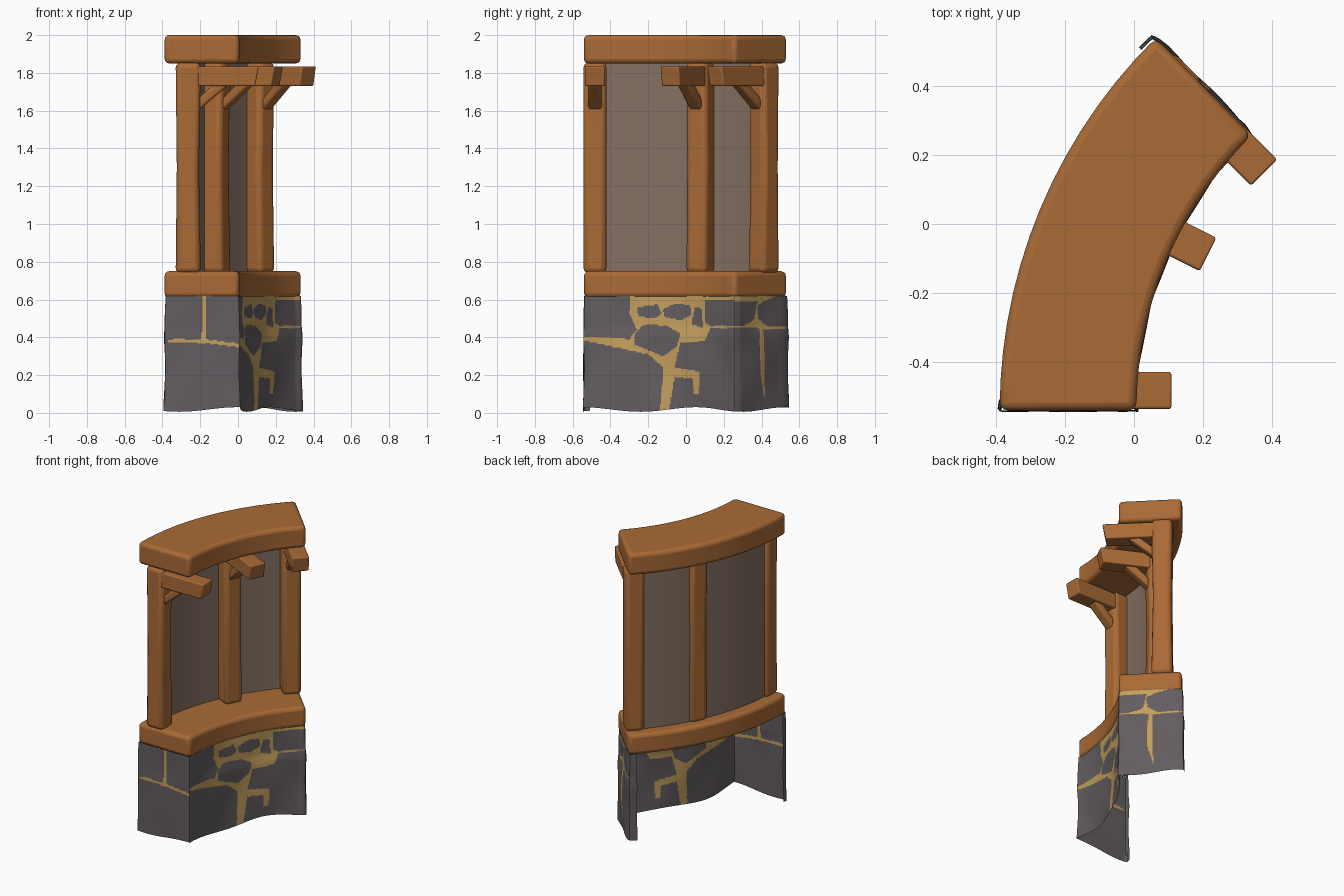
import bpy, bmesh, math
from mathutils import Vector

if "Cube" in bpy.data.objects:
    bpy.data.objects.remove(bpy.data.objects["Cube"])

CX, CY = 1.125, -0.54          # centre of the wall's curve
R_IN, R_OUT = 1.118, 1.514     # inner and outer radius
SWEEP = math.radians(45)


def material(name, rgb):
    m = bpy.data.materials.new(name)
    m.diffuse_color = (*rgb, 1)
    m.use_nodes = True
    m.node_tree.nodes["Principled BSDF"].inputs["Base Color"].default_value = m.diffuse_color
    return m


WOOD = material("brown wood", (0.40, 0.145, 0.037))
PLASTER = material("grey brown plaster", (0.235, 0.162, 0.125))
STONE = material("grey stone", (0.125, 0.109, 0.117))
MORTAR = material("tan mortar", (0.55, 0.345, 0.11))


def polar(r, a, t=0.0):
    """Point at radius r and angle a, shifted t along the tangent."""
    return (CX - r * math.cos(a) + t * math.sin(a),
            CY + r * math.sin(a) + t * math.cos(a))


def finish(bm, name, mats, bevel=0.0, segments=3, angle=40, recalc=True):
    if recalc:
        bmesh.ops.recalc_face_normals(bm, faces=bm.faces)
    me = bpy.data.meshes.new(name)
    bm.to_mesh(me)
    bm.free()
    ob = bpy.data.objects.new(name, me)
    bpy.context.collection.objects.link(ob)
    for m in mats:
        me.materials.append(m)
    if bevel:
        mod = ob.modifiers.new("rounded edges", 'BEVEL')
        mod.width, mod.segments = bevel, segments
        mod.limit_method, mod.angle_limit = 'ANGLE', math.radians(30)
    bpy.ops.object.select_all(action='DESELECT')
    ob.select_set(True)
    bpy.context.view_layer.objects.active = ob
    bpy.ops.object.shade_smooth_by_angle(angle=math.radians(angle))
    return ob


def arc_block(name, r0, r1, z0, z1, a0, a1, mat, bevel=0.0, steps=14):
    """Rectangular section swept along the curve."""
    bm = bmesh.new()
    rings = []
    for i in range(steps + 1):
        a = a0 + (a1 - a0) * i / steps
        rings.append([bm.verts.new((*polar(r, a), z))
                      for r, z in ((r0, z0), (r1, z0), (r1, z1), (r0, z1))])
    for p, q in zip(rings, rings[1:]):
        for k in range(4):
            bm.faces.new((p[k], p[(k + 1) % 4], q[(k + 1) % 4], q[k]))
    bm.faces.new(rings[0])
    bm.faces.new(rings[-1])
    return finish(bm, name, [mat], bevel)


def timber(name, outline, width, a, t, bevel):
    """Radius/height outline given thickness along the tangent."""
    bm = bmesh.new()
    sides = [[bm.verts.new((*polar(r, a, t + s * width / 2), z)) for r, z in outline]
             for s in (-1, 1)]
    bm.faces.new(sides[0])
    bm.faces.new(sides[1])
    n = len(outline)
    for k in range(n):
        j = (k + 1) % n
        bm.faces.new((sides[0][k], sides[0][j], sides[1][j], sides[1][k]))
    return finish(bm, name, [WOOD], bevel)


# Curved beams and the plaster panel set near the back of the posts
arc_block("sill_beam", R_IN, R_OUT, 0.61, 0.75, 0, SWEEP + 0.008, WOOD, 0.024)
arc_block("top_beam", R_IN, R_OUT, 1.85, 2.0, 0, SWEEP + 0.008, WOOD, 0.024)
arc_block("wall_panel", 1.425, 1.435, 0.74, 1.86, 0.04, SWEEP - 0.04, PLASTER)

# Posts, each with a projecting beam and a diagonal brace
POST = [(1.322, 0.74), (1.332, 1.3), (1.322, 1.855), (1.455, 1.855), (1.449, 1.3), (1.455, 0.74)]
ARM = [(1.35, 1.73), (1.35, 1.835), (1.015, 1.835), (1.035, 1.73)]
BRACE = [(1.335, 1.60), (1.335, 1.665), (1.245, 1.745), (1.165, 1.745)]
for label, deg, shift in (("front", 0, 0.058), ("middle", 26.4, 0.0), ("back", 45, -0.042)):
    a = math.radians(deg)
    timber(label + "_post", POST, 0.122, a, shift, 0.028)
    timber(label + "_arm", ARM, 0.108, a, shift, 0.008)
    timber(label + "_brace", BRACE, 0.075, a, shift, 0.015)

# Stone outlines on the curved side and far end, as (y, z) seen from the right
STONES = [
    [(-.7, .4), (-.45, .4), (-.3, .39), (-.26, .44), (-.3, .53), (-.29, .7), (-.7, .7)],
    [(-.7, .41), (-.5, .375), (-.2, .31), (-.12, .24), (-.13, .1), (-.15, -.1), (-.7, -.1)],
    [(-.27, .42), (-.22, .47), (-.1, .46), (-.03, .42), (-.05, .35), (-.12, .3), (-.27, .36)],
    [(-.26, .56), (-.15, .575), (-.13, .53), (-.16, .5), (-.25, .51)],
    [(-.12, .55), (-.05, .58), (.02, .57), (.03, .52), (-.03, .49), (-.12, .51)],
    [(.045, .56), (.085, .55), (.09, .45), (.03, .47)],
]
STONES_RIGHT = [
    [(-.11, -.1), (-.06, .19), (.04, .18), (.04, .1), (.07, .1), (.07, .22), (-.06, .24),
     (-.03, .37), (.1, .38), (.13, .45), (.39, .45), (.395, .2), (.42, .05), (.42, -.1)],
    [(.1, .48), (.13, .46), (.3, .46), (.36, .49), (.38, .59), (.1, .6)],
    [(.38, .5), (.43, .46), (.7, .45), (.7, .7), (.43, .6), (.38, .57)],
    [(.41, .44), (.7, .46), (.7, -.1), (.42, -.1), (.415, .2)],
]


def inside(poly, x, y):
    hit = False
    for (x0, y0), (x1, y1) in zip(poly, poly[1:] + poly[:1]):
        if (y0 > y) != (y1 > y) and x < x0 + (y - y0) * (x1 - x0) / (y1 - y0):
            hit = not hit
    return hit


def is_mortar(part, c):
    if part == "wrap":
        return False
    if part == "front":
        x = c.x
        return (abs(x + 0.18) < 0.009 + 0.06 * max(0, 0.47 - c.z) and c.z > 0.38) or \
               (-0.37 < x and abs(c.z - 0.38 + 0.12 * max(0, x + 0.18)) < 0.01)
    return not any(inside(p, c.y, c.z) for p in STONES + STONES_RIGHT)


# Plan path of the stone base: front end, curved side, far end, short returns
path = []


def add_line(p, q, steps, part):
    for i in range(steps):
        f = i / steps
        path.append((p[0] + (q[0] - p[0]) * f, p[1] + (q[1] - p[1]) * f, part, part))


A, B = polar(R_OUT - 0.005, 0), polar(R_IN, 0)
C, D = polar(R_IN + 0.004, SWEEP), polar(R_OUT, SWEEP)
add_line((A[0] + 0.006, A[1] + 0.03), A, 4, "wrap")
add_line(A, B, 60, "front")
for i in range(130):
    path.append((*polar(R_IN, SWEEP * i / 130), "side", "side"))
add_line(C, D, 60, "end")
add_line(D, (D[0] - 0.04, D[1] - 0.035), 5, "wrap")
OFFSET = {"front": 0.0, "side": -0.008, "end": 0.010, "wrap": 0.002}

# Stone base: a sheet open at the back and underneath
bm = bmesh.new()
ROWS = 84
columns = []
n = len(path)
for i, (x, y, part, _) in enumerate(path):
    a, b = path[max(i - 3, 0)], path[min(i + 3, n - 1)]
    d = Vector((b[0] - a[0], b[1] - a[1])).normalized()
    out = Vector((d.y, -d.x))
    w = i * 0.61                                     # slow wave along the path
    bottom = 0.006 + 0.012 * (1 + math.sin(w * 0.11 - 2.6))
    # average the part offsets so corners stay smooth
    near = [OFFSET[path[min(max(i + s, 0), n - 1)][2]] for s in range(-5, 6)]
    base = sum(near) / len(near)
    col = []
    for k in range(ROWS + 1):
        z = bottom + (0.62 - bottom) * k / ROWS
        step = min(max((0.47 - z) / 0.08, 0), 1)     # lower stones stand out a little
        bulge = base + 0.007 * step * step * (3 - 2 * step)
        bulge += 0.005 * math.sin(w * 0.17 + 1) * math.cos(z * 13)
        if part == "front":
            bulge *= 0.4
        col.append(bm.verts.new((x + out.x * bulge, y + out.y * bulge, z)))
    columns.append(col)
for i in range(n - 1):
    for k in range(ROWS):
        f = bm.faces.new((columns[i][k], columns[i + 1][k],
                          columns[i + 1][k + 1], columns[i][k + 1]))
        f.material_index = int(is_mortar(path[i][2], f.calc_center_median()))
finish(bm, "stone_base", [STONE, MORTAR], recalc=False)
